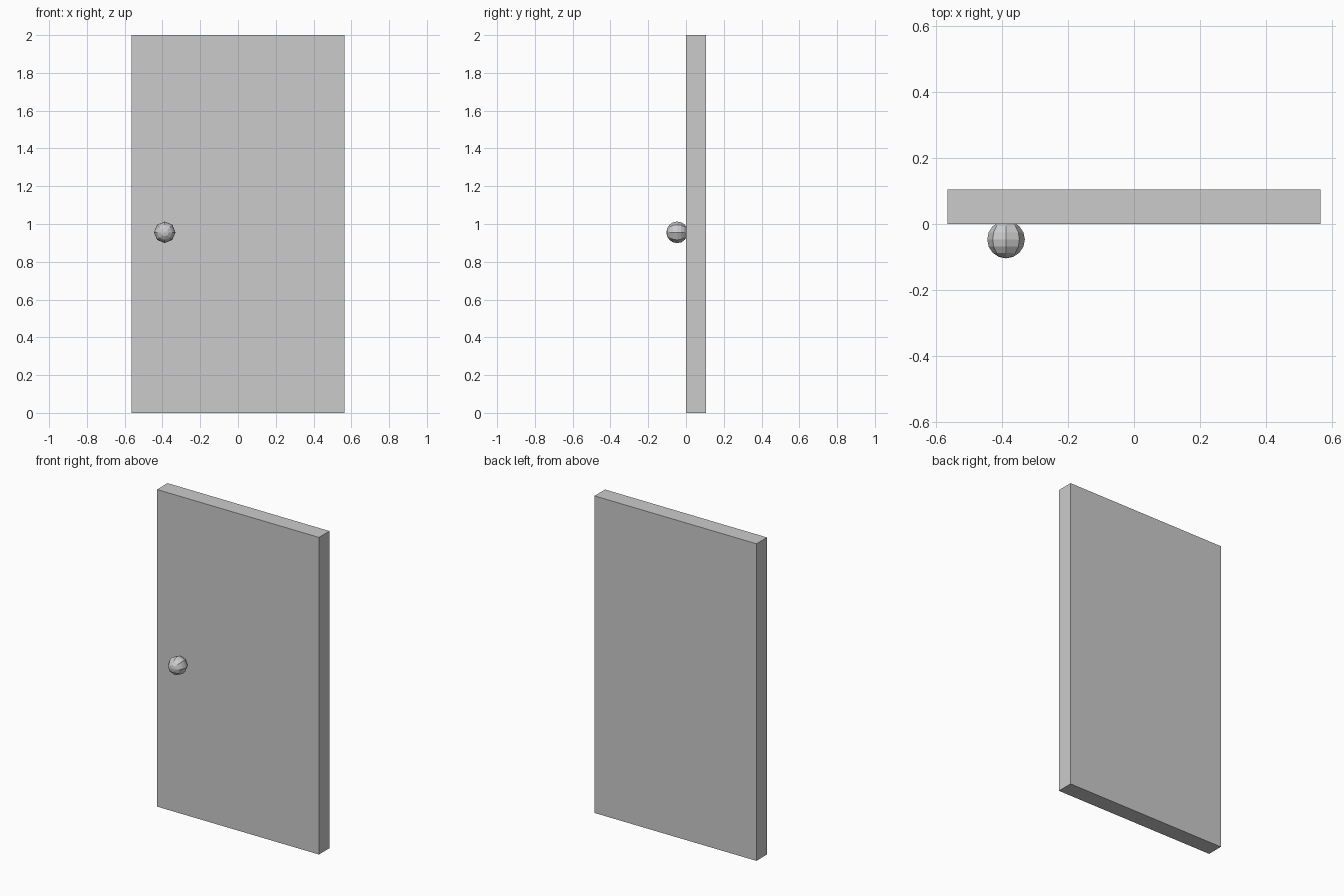
import bpy
from math import radians

if "Cube" in bpy.data.objects:
    bpy.data.objects.remove(bpy.data.objects["Cube"])

# Door slab
bpy.ops.mesh.primitive_cube_add(size=1, location=(0, 0.0525, 1))
door = bpy.context.object
door.name = "door_panel"
door.scale = (1.13, 0.105, 2)
bpy.ops.object.transform_apply(location=False, rotation=False, scale=True)

# Low-poly round knob, its pole facing forward and its back sunk into the door
bpy.ops.mesh.primitive_uv_sphere_add(
    segments=8, ring_count=8, radius=0.057,
    location=(-0.388, -0.047, 0.956), rotation=(radians(90), 0, 0))
knob = bpy.context.object
knob.name = "door_knob"
bpy.ops.object.shade_flat()
